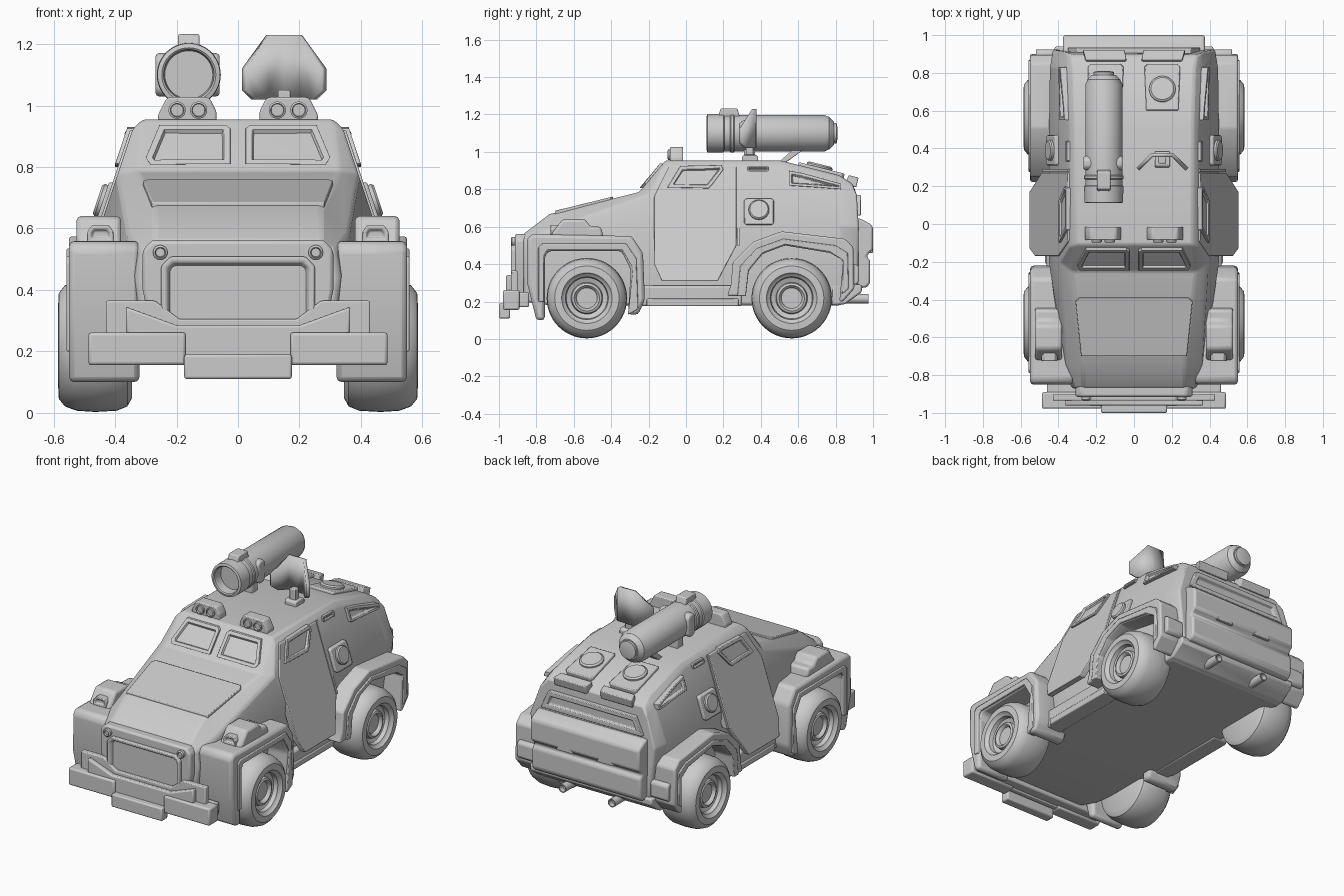
import bpy, bmesh, math
from mathutils import Vector

grey = bpy.data.materials.new("armor_grey")
grey.diffuse_color = (0.6, 0.6, 0.6, 1)


def finish(name, bm, bevel=0.0, mirror=False, seg=2):
    """Turn a bmesh into a shaded object, optionally bevelled and mirrored in x."""
    bmesh.ops.recalc_face_normals(bm, faces=bm.faces)
    me = bpy.data.meshes.new(name)
    bm.to_mesh(me)
    bm.free()
    me.materials.append(grey)
    ob = bpy.data.objects.new(name, me)
    bpy.context.collection.objects.link(ob)
    bpy.ops.object.select_all(action='DESELECT')
    ob.select_set(True)
    bpy.context.view_layer.objects.active = ob
    bpy.ops.object.shade_smooth_by_angle(angle=math.radians(32))
    if bevel:
        b = ob.modifiers.new("bevel", 'BEVEL')
        b.width, b.segments, b.limit_method = bevel, seg, 'ANGLE'
        b.angle_limit = math.radians(25)
    if mirror:
        ob.modifiers.new("mirror", 'MIRROR').use_mirror_merge = False
    return ob


def prism(name, pts, place, lo, hi, bevel=0.0, mirror=False, inset=0, depth=0):
    """Extrude outline pts from lo to hi; place(u, v, w) gives xyz; hi cap may be inset."""
    bm = bmesh.new()
    a = [bm.verts.new(place(u, v, lo)) for u, v in pts]
    b = [bm.verts.new(place(u, v, hi)) for u, v in pts]
    n = len(pts)
    bm.faces.new(a[::-1])
    cap = bm.faces.new(b)
    for i in range(n):
        j = (i + 1) % n
        bm.faces.new((a[i], a[j], b[j], b[i]))
    bmesh.ops.recalc_face_normals(bm, faces=bm.faces)
    if inset:
        bmesh.ops.inset_region(bm, faces=[cap], thickness=inset, use_even_offset=True)
        bmesh.ops.inset_region(bm, faces=[cap], thickness=abs(depth) * .6, depth=depth)
    return finish(name, bm, bevel, mirror)


def lathe(name, prof, centre, axis, n=40, mirror=False, squash=None):
    """Spin (radius, distance) profile round an axis through centre."""
    axis = Vector(axis).normalized()
    u = axis.orthogonal().normalized()
    v = axis.cross(u)
    bm = bmesh.new()
    rings = [[bm.verts.new(Vector(centre) + axis * d + r * (u * math.cos(t) + v * math.sin(t)))
              for t in [2 * math.pi * i / n for i in range(n)]] for r, d in prof]
    for p, q in zip(rings, rings[1:]):
        for i in range(n):
            j = (i + 1) % n
            bm.faces.new((p[i], p[j], q[j], q[i]))
    bm.faces.new(rings[0][::-1])
    bm.faces.new(rings[-1])
    return finish(name, bm, mirror=mirror)


def rect(u0, u1, v0, v1, c=0.0):
    if not c:
        return [(u0, v0), (u1, v0), (u1, v1), (u0, v1)]
    return [(u0 + c, v0), (u1 - c, v0), (u1, v0 + c), (u1, v1 - c),
            (u1 - c, v1), (u0 + c, v1), (u0, v1 - c), (u0, v0 + c)]


# Placement planes
side = lambda y, z, w: (w, y, z)
front = lambda x, z, w: (x, -w, z)
back = lambda x, z, w: (x, w, z)
wall = lambda y, z, w: (.45 - (z - .6) / 3 + w, y, z)                  # leaning cab side
shield_plane = lambda x, z, w: (x, -.11 - (.955 - z) * .84 - w + .06 * max(0, abs(x) - .24), z)
slope = lambda x, y, w: (x, y + .25 * w, .955 - (y - .5) * .25 + w)    # rear roof
hood = lambda x, y, w: (x, y, .67 + (y + .73) * .245 + w)

# Main hull, lofted from half sections (bottom, waist, shoulder, roof)
sections = [
    [(.30, -.87, .20), (.33, -.87, .44), (.315, -.87, .53), (.27, -.87, .56)],
    [(.34, -.73, .18), (.37, -.75, .48), (.36, -.74, .58), (.27, -.73, .667)],
    [(.41, -.20, .18), (.45, -.20, .60), (.392, -.20, .775), (.33, -.25, .785)],
    [(.42, -.12, .18), (.45, -.12, .60), (.342, -.125, .925), (.31, -.11, .955)],
    [(.42, .50, .18), (.45, .50, .60), (.342, .50, .925), (.31, .50, .955)],
    [(.41, .83, .18), (.445, .83, .60), (.36, .82, .83), (.32, .82, .875)],
    [(.39, .92, .26), (.43, .925, .60), (.37, .92, .77), (.33, .89, .83)],
]
bm = bmesh.new()
loops = [[bm.verts.new(p) for p in s] + [bm.verts.new((-x, y, z)) for x, y, z in s[::-1]]
         for s in sections]
for p, q in zip(loops, loops[1:]):
    for i in range(8):
        j = (i + 1) % 8
        bm.faces.new((p[i], p[j], q[j], q[i]))
bm.faces.new(loops[0][::-1])
bm.faces.new(loops[-1])
finish("hull", bm, .012)

# Hood panel
prism("hood_panel", [(-.31, -.41), (-.29, -.39), (.29, -.39), (.31, -.41), (.28, -.70), (-.28, -.70)],
      hood, -.03, .008, .004)

# Windscreens, side windows, door and wall fittings
prism("windscreen", [(.025, .81), (.025, .925), (.04, .937), (.255, .937), (.30, .83), (.285, .808)],
      shield_plane, -.03, .015, .004, True, .02, -.022)
prism("door", [(-.17, .76), (-.17, .40), (-.13, .31), (.17, .31), (.27, .50), (.27, .92), (-.09, .92)],
      wall, -.03, .008, .004, True)
prism("side_window", [(-.10, .81), (-.03, .925), (.19, .93), (.20, .905), (.14, .825), (.12, .805)],
      wall, -.03, .02, .004, True, .018, -.02)
prism("port_plate", rect(.31, .47, .61, .75, .01), wall, -.03, .02, .006, True)
lathe("port_cap", [(.055, -.02), (.055, .03), (.048, .037)], (.422, .39, .683), (1, 0, .33), 28, True)
prism("side_vent", rect(.33, .44, .895, .925, .006), wall, -.02, .012, .003, True, .008, -.01)
prism("rear_quarter_window", [(.55, .82), (.55, .90), (.63, .885), (.83, .83), (.83, .80), (.70, .81)],
      wall, -.03, .018, .004, True, .014, -.016)
prism("wall_seam", rect(.275, .29, .50, .92), wall, -.03, .005, 0, True)

# Sills
prism("sill", rect(-.27, .30, .175, .285), side, .36, .463, .012, True)
prism("sill_step", rect(-.21, .28, .175, .215), side, .40, .47, .006, True)

# Front fenders and their top boxes
ff = [(-.85, .30), (-.85, .535), (-.825, .56), (-.29, .55), (-.23, .46), (-.22, .21), (-.255, .13),
      (-.31, .13), (-.295, .37), (-.345, .47), (-.735, .47), (-.755, .44), (-.755, .10), (-.80, .10)]
prism("front_fender", ff, side, .32, .55, .022, True)
arch = [(-.79, .20), (-.79, .49), (-.77, .51), (-.32, .51), (-.265, .43), (-.255, .16), (-.31, .13),
        (-.285, .38), (-.34, .475), (-.74, .475), (-.758, .45), (-.758, .20)]
prism("front_fender_lip", arch, side, .50, .558, .005, True)
prism("fender_box", [(-.73, .54), (-.71, .575), (-.66, .64), (-.54, .64), (-.51, .60),
                     (-.455, .60), (-.44, .54)], side, .38, .525, .014, True)
prism("fender_lamp", [(.405, .555), (.49, .555), (.49, .59), (.475, .61), (.42, .61), (.405, .59)],
      front, .66, .725, .004, True, .012, -.012)

# Rear fenders
rf = [(.22, .23), (.24, .29), (.25, .41), (.36, .52), (.51, .575), (.85, .535), (.895, .49), (.90, .27),
      (.84, .20), (.82, .20), (.84, .42), (.77, .46), (.53, .50), (.41, .455), (.335, .365), (.32, .23)]
prism("rear_fender", rf, side, .36, .55, .022, True)
lip = [(.275, .23), (.29, .39), (.38, .485), (.52, .535), (.80, .50), (.865, .46), (.87, .27),
       (.835, .24), (.84, .42), (.77, .465), (.53, .505), (.41, .46), (.335, .37), (.32, .23)]
prism("rear_fender_lip", lip, side, .50, .558, .005, True)
prism("rear_marker", rect(.86, .925, .29, .40, .015), side, .40, .52, .008, True)

# Wheels: rounded tyre, recessed rim and hub
tyre = [(.17, -.12), (.197, -.105), (.211, -.07), (.215, 0), (.211, .06), (.197, .098), (.172, .118),
        (.135, .12), (.125, .105), (.115, .10), (.11, .075), (.085, .065), (.08, .085), (.068, .09),
        (.058, .08), (.055, .07), (.02, .07)]
for label, y in (("front", -.53), ("rear", .565)):
    lathe(label + "_wheel", tyre, (.465, y, .218), (1, 0, 0), 48, True)

# Radiator frame, grille and corner bolts
outline = [(-.31, .40), (-.31, .53), (-.28, .562), (.28, .562), (.31, .53), (.31, .40), (.27, .20), (-.27, .20)]
prism("radiator_frame", outline, front, .84, .915, .012)
prism("grille", rect(-.25, .25, .24, .508, .03), front, .88, .935, .006, False, .018, -.03)
lathe("corner_bolt", [(.024, 0), (.024, .02), (.017, .026), (.014, .018)], (.253, -.91, .522), (0, -1, 0), 20, True)

# Front bumper, push guard and lower plate
prism("bumper_beam", rect(-.46, .46, .17, .25), front, .84, .93, .008)
prism("bumper_end", rect(.17, .487, .155, .262), front, .89, .978, .01, True)
guard = [(-.43, .16), (-.43, .365), (-.27, .365), (-.19, .305), (.19, .305), (.27, .365), (.43, .365), (.43, .16)]
prism("push_guard", guard, front, .90, .935, .006)
ridge = [(-.365, .26), (-.365, .345), (-.20, .285), (.20, .285), (.365, .345), (.365, .26), (.2, .18), (-.2, .18)]
prism("guard_face", ridge, front, .93, .962, .008)
prism("lower_plate", rect(-.175, .175, .11, .19), front, .94, 1.0, .008)

# Tailgate, rear window recess and exhausts
gate = [(.90, .27), (.965, .275), (.985, .30), (.985, .42), (.965, .44), (.98, .46), (1.0, .475),
        (1.0, .60), (.985, .615), (.93, .645), (.90, .645)]
prism("tailgate", gate, side, -.375, .375, .012)
prism("tailgate_rib", [(.08, .46), (.11, .51), (.17, .51), (.20, .46)], back, .97, 1.0, .004, True)
prism("rear_window", [(-.35, .66), (-.30, .77), (.30, .77), (.35, .66)], back, .90, .935, .004, False, .025, -.02)
prism("rear_bumper", [(.78, .18), (.85, .185), (.94, .25), (.94, .29), (.78, .29)], side, -.42, .42, .01)
lathe("exhaust", [(.026, 0), (.026, .14), (.02, .14), (.018, .11)], (.17, .835, .215), (0, 1, 0), 20, True)

# Rear roof hatches
prism("roof_hatch", [(.065, .60), (.055, .83), (.07, .845), (.23, .845), (.245, .83), (.235, .60)],
      slope, -.02, .015, .006, True)
lathe("hatch_cap", [(.07, -.01), (.07, .022), (.06, .03)], (.15, .71, .905), (0, .25, 1), 32, True)
prism("roof_edge_plate", [(.04, .865), (.05, .92), (.27, .92), (.255, .865)], slope, -.04, .012, .005, True)

# Roof lamp pods
prism("lamp_pod", [(.07, .94), (.07, .98), (.09, 1.02), (.10, 1.027), (.225, 1.027), (.235, 1.02), (.26, .97), (.26, .94)],
      front, .015, .085, .008, True)
for i, x in enumerate((.128, .198)):
    lathe("roof_lamp_%d" % i, [(.028, 0), (.028, .015), (.022, .018), (.02, .008)], (x, -.08, .985), (0, -1, 0), 20, True)

# Launcher tube with cradle and sight
tube = [(.078, .06), (.082, .005), (.088, 0), (.102, .004), (.104, .09), (.098, .095), (.098, .125),
        (.104, .13), (.104, .145), (.098, .15), (.098, .63), (.088, .65), (.088, .655), (.062, .68),
        (.055, .68), (.055, .695), (.03, .70)]
lathe("launch_tube", tube, (-.16, .11, 1.10), (0, 1, 0), 48)
prism("tube_clamp", rect(.285, .36, 1.03, 1.17, .02), side, -.268, -.06, .01)
prism("tube_sight", [(.17, 1.18), (.185, 1.232), (.275, 1.232), (.29, 1.18)], side, -.195, -.125, .006)
prism("tube_mount", rect(.31, .37, .94, 1.03), side, -.20, -.12, .008)
prism("tube_strut", [(.49, .94), (.53, .94), (.64, 1.02), (.58, 1.02)], side, -.19, -.13, .005)

# Folded gun shield with mount
shield_half = [(0, 1.02), (.09, 1.02), (.13, 1.05), (.13, 1.12), (.055, 1.23), (0, 1.23)]
bm = bmesh.new()
for s in (-1, 1):
    fold = lambda x, z: (.15 + s * x, .365 - max(0, x - .055) * 1.0, z)
    for pts in ([(0, 1.02), (.055, 1.02), (.055, 1.23), (0, 1.23)],
                [(.055, 1.02), (.10, 1.02), (.13, 1.05), (.13, 1.12), (.055, 1.23)]):
        f = [bm.verts.new(fold(x, z)) for x, z in pts]
        bm.faces.new(f if s > 0 else f[::-1])
bmesh.ops.remove_doubles(bm, verts=bm.verts, dist=.001)
ob = finish("gun_shield", bm)
sol = ob.modifiers.new("thickness", 'SOLIDIFY')
sol.thickness, sol.offset = .022, 0
prism("shield_post", rect(.32, .36, .94, 1.05), side, .13, .17, .005)
prism("shield_base", rect(.30, .385, .94, .985, .01), side, .11, .19, .005)
